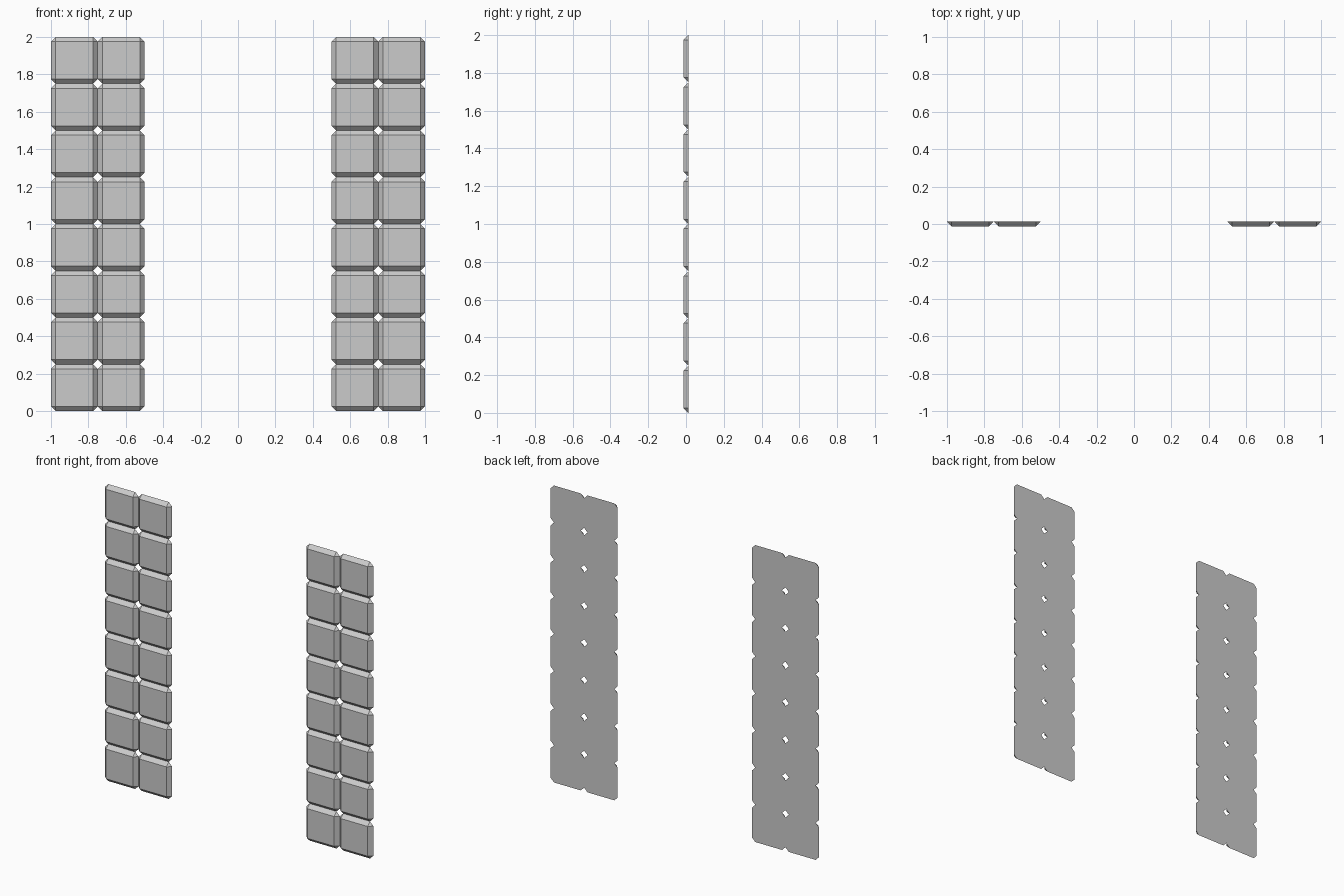
import bpy, bmesh

if "Cube" in bpy.data.objects:
    bpy.data.objects.remove(bpy.data.objects["Cube"])

TILE = 0.25      # tile pitch
BEVEL = 0.025    # sloped border, also the tile depth
ROWS, COLS = 8, 2


def add_tile(bm, cx, cz):
    """Bevelled tile: square front face, corner-cut octagonal back."""
    h, i = TILE / 2, TILE / 2 - BEVEL
    yf, yb = -BEVEL / 2, BEVEL / 2
    corners = [(-1, -1), (1, -1), (1, 1), (-1, 1)]
    front = [bm.verts.new((cx + sx * i, yf, cz + sz * i)) for sx, sz in corners]
    back = []
    for sx, sz in corners:
        side = bm.verts.new((cx + sx * h, yb, cz + sz * i))
        end = bm.verts.new((cx + sx * i, yb, cz + sz * h))
        back += [side, end] if sx == sz else [end, side]
    # order per corner follows a counter-clockwise walk
    back = [v for k in range(4) for v in back[2 * k:2 * k + 2]]
    bm.faces.new(front)
    bm.faces.new(back[::-1])
    for k in range(4):
        n = (k + 1) % 4
        bm.faces.new((front[k], back[2 * k], back[2 * k + 1]))
        bm.faces.new((front[k], back[2 * k + 1], back[2 * n], front[n]))


def tile_panel(name, x0):
    bm = bmesh.new()
    for c in range(COLS):
        for r in range(ROWS):
            add_tile(bm, x0 + (c + 0.5) * TILE, (r + 0.5) * TILE)
    bmesh.ops.recalc_face_normals(bm, faces=bm.faces)
    mesh = bpy.data.meshes.new(name)
    bm.to_mesh(mesh)
    bm.free()
    obj = bpy.data.objects.new(name, mesh)
    bpy.context.collection.objects.link(obj)


# Two upright strips of tiles
tile_panel("left_tile_strip", -1.0)
tile_panel("right_tile_strip", 0.5)
